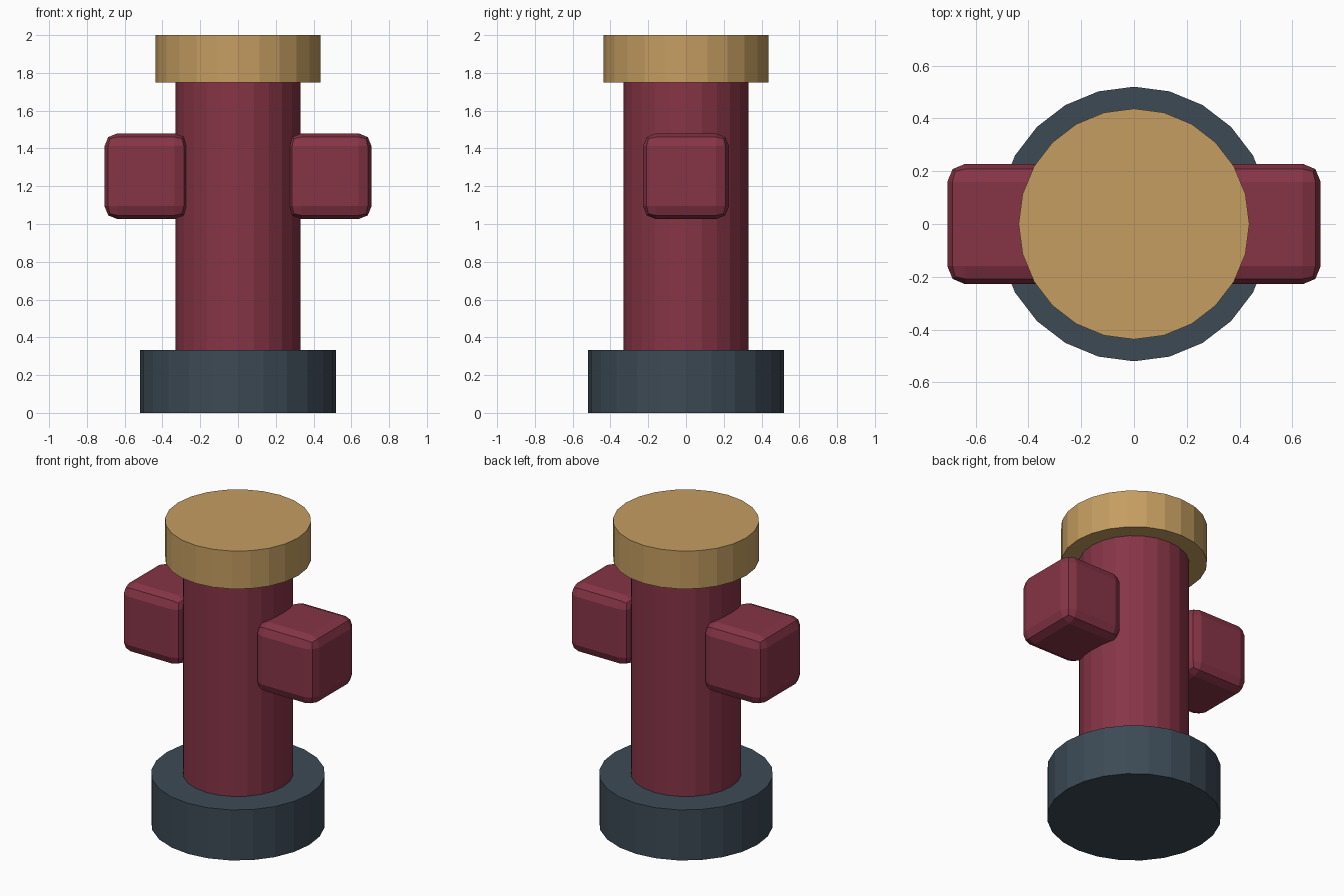
import bpy

if "Cube" in bpy.data.objects:
    bpy.data.objects.remove(bpy.data.objects["Cube"])


def material(name, rgb):
    m = bpy.data.materials.new(name)
    m.diffuse_color = (*rgb, 1)
    m.use_nodes = True
    m.node_tree.nodes["Principled BSDF"].inputs["Base Color"].default_value = m.diffuse_color
    return m


RED = material("red paint", (0.24, 0.035, 0.062))
GOLD = material("brass", (0.56, 0.34, 0.12))
SLATE = material("slate", (0.045, 0.068, 0.09))


def drum(name, radius, z0, z1, mat):
    bpy.ops.mesh.primitive_cylinder_add(
        vertices=24, radius=radius, depth=z1 - z0, location=(0, 0, (z0 + z1) / 2))
    ob = bpy.context.object
    ob.name = name
    ob.data.materials.append(mat)


def outlet(name, side):
    bpy.ops.mesh.primitive_cube_add(size=1, location=(side * 0.487, 0, 1.253))
    ob = bpy.context.object
    ob.name = name
    ob.scale = (0.44, 0.456, 0.454)
    bpy.ops.object.transform_apply(location=False, rotation=False, scale=True)
    bevel = ob.modifiers.new("rounded edges", "BEVEL")
    bevel.width = 0.068
    bevel.segments = 2
    ob.data.materials.append(RED)


# Stacked round parts: base, column (sunk into base and cap), cap
drum("base", 0.52, 0.0, 0.333, SLATE)
drum("column", 0.33, 0.05, 1.8, RED)
drum("cap", 0.437, 1.75, 2.0, GOLD)

# Rounded side outlets
outlet("left_outlet", -1)
outlet("right_outlet", 1)
